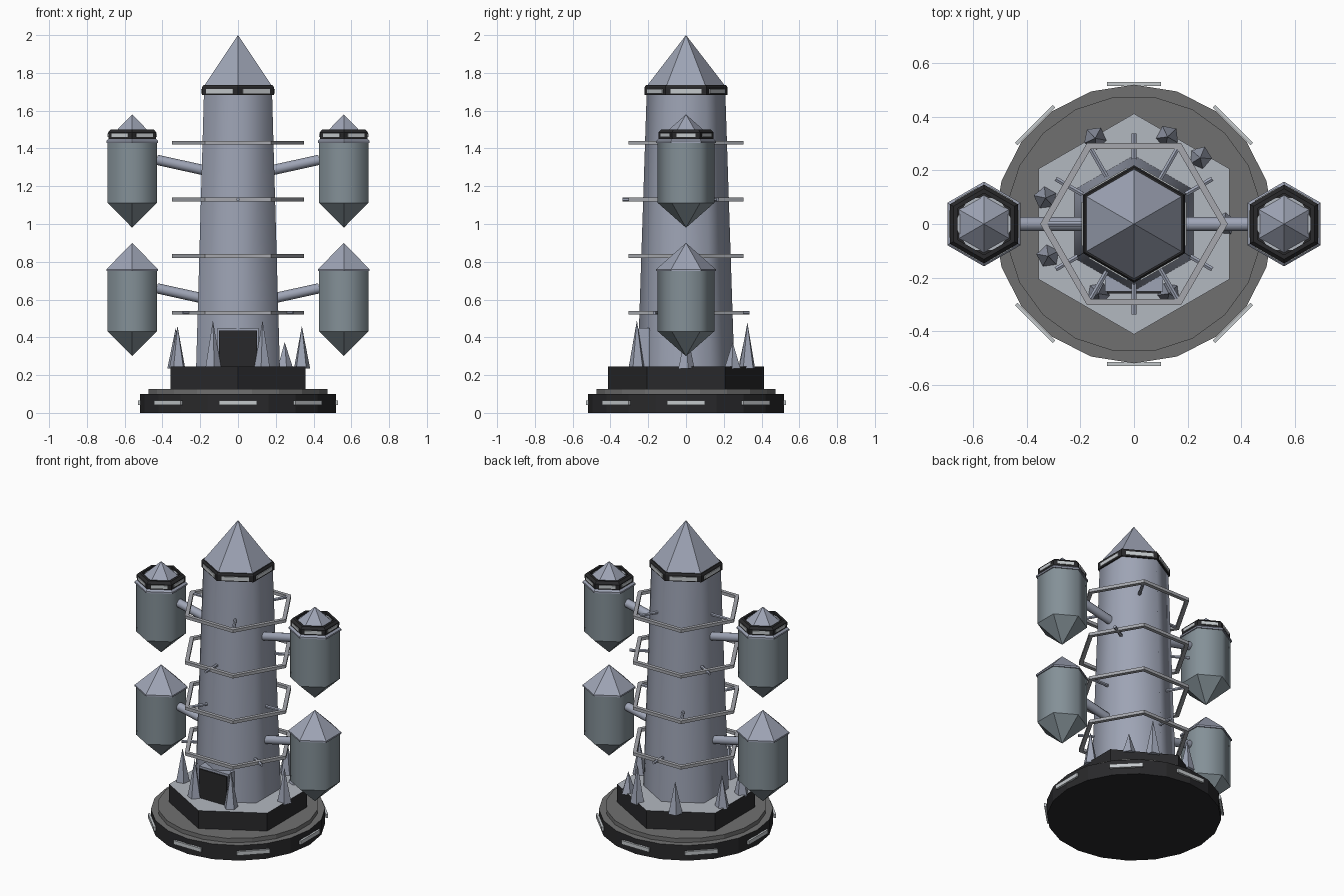
import bpy, bmesh, math
from mathutils import Vector, Matrix

if "Cube" in bpy.data.objects:
    bpy.data.objects.remove(bpy.data.objects["Cube"])


def mat(name, c):
    m = bpy.data.materials.new(name)
    m.diffuse_color = (*c, 1)
    m.use_nodes = True
    m.node_tree.nodes["Principled BSDF"].inputs["Base Color"].default_value = m.diffuse_color
    return m


STONE = mat("blue_stone", (0.34, 0.37, 0.46))
POD = mat("pod_metal", (0.23, 0.28, 0.31))
DARK = mat("dark_metal", (0.022, 0.022, 0.024))
MID = mat("deck_grey", (0.16, 0.16, 0.16))
PALE = mat("pale_deck", (0.45, 0.48, 0.53))
LIGHT = mat("light_panel", (0.55, 0.58, 0.6))
RAIL = mat("rail_metal", (0.38, 0.39, 0.42))


def finish(name, bm, material, top=None, smooth=False):
    bmesh.ops.remove_doubles(bm, verts=bm.verts, dist=1e-5)
    bmesh.ops.recalc_face_normals(bm, faces=bm.faces)
    me = bpy.data.meshes.new(name)
    me.materials.append(material)
    if top:
        me.materials.append(top)
        for f in bm.faces:
            if f.normal.z > 0.9:
                f.material_index = 1
    if smooth:
        for f in bm.faces:
            f.smooth = True
    bm.to_mesh(me)
    bm.free()
    if smooth:
        me.set_sharp_from_angle(angle=math.radians(65))
    ob = bpy.data.objects.new(name, me)
    bpy.context.collection.objects.link(ob)
    return ob


def prism(name, n, profile, material, loc=(0, 0), phase=90, closed=False, **kw):
    """Spin a (radius, z) profile into an n-sided solid, or a ring if closed."""
    bm = bmesh.new()
    loops = []
    for r, z in profile:
        loop = []
        for i in range(n):
            a = math.radians(phase) + 2 * math.pi * i / n
            loop.append(bm.verts.new((loc[0] + r * math.cos(a), loc[1] + r * math.sin(a), z)))
        loops.append(loop)
    pairs = list(zip(loops, loops[1:]))
    if closed:
        pairs.append((loops[-1], loops[0]))
    for a, b in pairs:
        for i in range(n):
            j = (i + 1) % n
            bm.faces.new((a[i], a[j], b[j], b[i]))
    if not closed:
        for loop, (r, z) in ((loops[0], profile[0]), (loops[-1], profile[-1])):
            if r > 0:
                bm.faces.new(loop)
    return finish(name, bm, material, **kw)


def rod(name, p, q, r, n, material):
    p, q = Vector(p), Vector(q)
    d = q - p
    m = Matrix.Translation((p + q) / 2) @ d.to_track_quat('Z', 'Y').to_matrix().to_4x4()
    bm = bmesh.new()
    bmesh.ops.create_cone(bm, cap_ends=True, segments=n, radius1=r, radius2=r,
                          depth=d.length, matrix=m)
    return finish(name, bm, material, smooth=n > 6)


def box(name, size, center, material, angle=0):
    """Box pushed out to its centre, then turned about its own z axis."""
    m = Matrix.Translation(center) @ Matrix.Rotation(angle, 4, 'Z') @ Matrix.Diagonal((*size, 1))
    bm = bmesh.new()
    bmesh.ops.create_cube(bm, size=1, matrix=m)
    return finish(name, bm, material)


def panels(name, count, start, r, z, size, loc=(0, 0)):
    for i in range(count):
        a = math.radians(start + 360 * i / count)
        box(name, size, (loc[0] + r * math.cos(a), loc[1] + r * math.sin(a), z), LIGHT,
            a + math.pi / 2)


# Base: two round steps with light strips, then a hexagonal platform
prism("base_disc", 20, [(0.52, 0), (0.52, 0.1)], DARK, phase=0, top=MID)
prism("base_step", 20, [(0.48, 0.1), (0.48, 0.127)], MID, phase=9)
panels("base_light", 8, 0, 0.522, 0.054, (0.2, 0.014, 0.025))
prism("hex_platform", 6, [(0.412, 0.12), (0.412, 0.245)], DARK, top=PALE)

# Tower shaft, collar and spire
prism("tower", 6, [(0.256, 0.24), (0.208, 1.7)], STONE, smooth=True)
prism("tower_collar", 6, [(0.219, 1.683), (0.219, 1.725), (0.212, 1.735)], DARK)
panels("collar_light", 6, 0, 0.19, 1.703, (0.165, 0.01, 0.024))
prism("spire", 6, [(0.208, 1.73), (0, 2.0)], STONE)

# Doorway
box("door_frame", (0.215, 0.06, 0.205), (0, -0.222, 0.347), STONE)
box("door", (0.2, 0.07, 0.19), (0, -0.225, 0.34), DARK)

# Four hexagonal rails, each on three pegs turned 30 degrees per level
for i in range(4):
    z = 0.53 + 0.3 * i
    prism("hex_rail", 6, [(0.35, z - 0.01), (0.35, z + 0.01), (0.323, z + 0.01), (0.323, z - 0.01)],
          RAIL, phase=0, closed=True)
    for k in range(3):
        a = math.radians(90 + 30 * i + 120 * k)
        c, s = math.cos(a), math.sin(a)
        rod("rail_peg", (0.17 * c, 0.17 * s, z), (0.337 * c, 0.337 * s, z), 0.01, 6, STONE)

# Hanging pods on sloping arms, both sides
for side in (-1, 1):
    x = 0.56 * side
    for z in (0.3, 0.98):
        prism("pod_body", 6, [(0.15, z + 0.132), (0.15, z + 0.46)], POD, (x, 0), smooth=True)
        prism("pod_tip", 6, [(0, z), (0.15, z + 0.132)], POD, (x, 0))
        prism("pod_roof", 6, [(0.158, z + 0.45), (0.158, z + 0.46), (0, z + 0.6)], STONE, (x, 0))
        rod("pod_arm", (0.15 * side, 0, z + 0.298), (0.43 * side, 0, z + 0.36), 0.027, 10, STONE)
    # Dark collar with lights on the upper pods
    prism("pod_collar", 6, [(0.145, 1.445), (0.147, 1.485), (0.132, 1.5), (0.115, 1.5), (0.115, 1.485)],
          DARK, (x, 0))
    prism("pod_collar_plate", 6, [(0.112, 1.48), (0.112, 1.488)], PALE, (x, 0), phase=0)
    panels("pod_light", 6, 0, 0.127, 1.47, (0.1, 0.008, 0.02), (x, 0))

# Pointed crystals around the platform: x, y, tip height
for x, y, top in [(-0.145, 0.32, 0.44), (0.125, 0.325, 0.48), (0.247, 0.247, 0.375),
                  (-0.33, 0.097, 0.45), (-0.32, -0.12, 0.46), (-0.133, -0.26, 0.49),
                  (0.13, -0.26, 0.49), (0.338, 0, 0.46)]:
    prism("crystal", 5, [(0.045, 0.235), (0, top)], STONE, (x, y), phase=90 + 200 * x)
